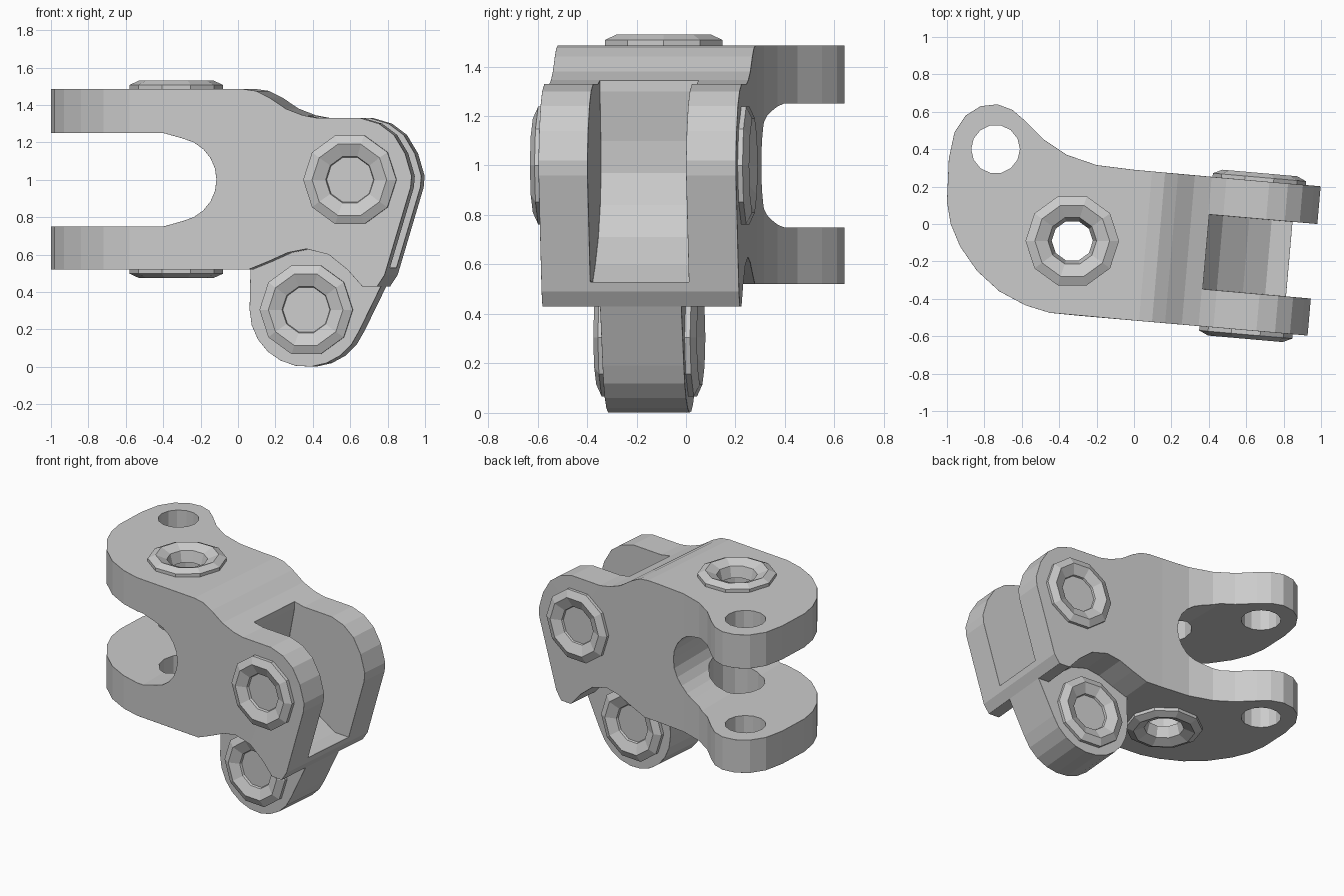
import bpy, bmesh
from math import pi, cos, sin, radians
from mathutils import Matrix, Vector

if "Cube" in bpy.data.objects:
    bpy.data.objects.remove(bpy.data.objects["Cube"])

T, R = Matrix.Translation, Matrix.Rotation
UP = Matrix.Identity(4)                                   # outline in xy, depth along z
FRONT = R(pi / 2, 4, 'X')                                 # outline in xz, depth along -y
TILT = T((0.4, -0.15, 0)) @ R(radians(-5), 4, 'Z') @ FRONT @ T((-0.4, 0, 0))


def new_object(name, bm):
    bmesh.ops.recalc_face_normals(bm, faces=bm.faces)
    me = bpy.data.meshes.new(name)
    bm.to_mesh(me)
    bm.free()
    ob = bpy.data.objects.new(name, me)
    bpy.context.collection.objects.link(ob)
    return ob


def prism(name, pts, lo, hi, frame):
    bm = bmesh.new()
    f = bm.faces.new([bm.verts.new((x, y, lo)) for x, y in pts])
    ext = bmesh.ops.extrude_face_region(bm, geom=[f])['geom']
    bmesh.ops.translate(bm, vec=(0, 0, hi - lo), verts=[v for v in ext if isinstance(v, bmesh.types.BMVert)])
    bm.transform(frame)
    return new_object(name, bm)


def arc(cx, cy, r, a0, a1, n):
    return [(cx + r * cos(radians(a0 + (a1 - a0) * i / n)),
             cy + r * sin(radians(a0 + (a1 - a0) * i / n))) for i in range(n + 1)]


def circle(cx, cy, r, n=14):
    return arc(cx, cy, r, 0, 360, n)[:-1]


def boolean(ob, other, op):
    m = ob.modifiers.new(op, 'BOOLEAN')
    m.operation, m.solver, m.object = op, 'EXACT', other
    apply(ob)
    bpy.data.objects.remove(other, do_unlink=True)


def apply(ob):
    bpy.context.view_layer.update()
    me = bpy.data.meshes.new_from_object(ob.evaluated_get(bpy.context.evaluated_depsgraph_get()))
    ob.modifiers.clear()
    ob.data = me


def bearing(name, frame, n=10):
    # dished ring, outward along local +z, with a narrower bore
    prof = [(0.25, -0.02), (0.25, 0.022), (0.2, 0.045), (0.13, 0.015), (0.11, -0.06), (0.185, -0.06)]
    bm = bmesh.new()
    rings = [[bm.verts.new((r * cos(2 * pi * i / n), r * sin(2 * pi * i / n), z)) for r, z in prof]
             for i in range(n)]
    for i in range(n):
        a, b = rings[i], rings[(i + 1) % n]
        for k in range(len(prof)):
            j = (k + 1) % len(prof)
            bm.faces.new((a[k], b[k], b[j], a[j]))
    bm.transform(frame)
    return new_object(name, bm)


# Body: side outline intersected with the top outline
side = [(-1.4, 0.52), (0.09, 0.52), (0.2, 0.565), (0.3, 0.61), (0.4, 0.63), (0.52, 0.6), (0.62, 0.52),
        (0.7, 0.43), (0.78, 0.43), (0.82, 0.49), (0.96, 0.96), (0.965, 1.02), (0.93, 1.14), (0.87, 1.24),
        (0.79, 1.3), (0.69, 1.33), (0.46, 1.33), (0.38, 1.345), (0.29, 1.38), (0.2, 1.44), (0.13, 1.475),
        (0.06, 1.485), (-1.4, 1.485)]
plan = [(-1, 0.12), (-0.99, 0.35), (-0.96, 0.49), (-0.9, 0.58), (-0.82, 0.63), (-0.73, 0.64), (-0.65, 0.61),
        (-0.58, 0.55), (-0.48, 0.45), (-0.36, 0.37), (-0.2, 0.315), (0, 0.29), (0.44, 0.25), (1.2, 0.184),
        (1.2, -0.62), (0.37, -0.548), (-0.3, -0.49), (-0.45, -0.475), (-0.58, -0.435), (-0.72, -0.36),
        (-0.84, -0.25), (-0.93, -0.12), (-0.98, 0)]
body = prism("linkage_body", side, -1.2, 1.2, TILT)
boolean(body, prism("plan", plan, -0.5, 2, UP), 'INTERSECT')

# Left fork slot and right ear slot
boolean(body, prism("fork_slot", [(-1.3, 0.75), (-0.4, 0.75)] + arc(-0.34, 1.0, 0.225, -78, 78, 10)
                    + [(-0.4, 1.25), (-1.3, 1.25)], -1, 1, FRONT), 'DIFFERENCE')
ear_slot = [(0.385, 1.6), (0.385, 1.3), (0.345, 1.1), (0.335, 0.97), (0.37, 0.84), (0.46, 0.71), (0.6, 0.6),
            (0.72, 0.53), (1.4, 0.53), (1.4, 1.6)]
boolean(body, prism("ear_slot", ear_slot, -0.2, 0.2, TILT), 'DIFFERENCE')

# Lower lug under the body
lug = arc(0.38, 0.305, 0.305, 180, 338, 10) + [(0.785, 0.44), (0.72, 0.5), (0.5, 0.64), (0.2, 0.65), (0.08, 0.53)]
boolean(body, prism("lug", lug, -0.165, 0.165, TILT), 'UNION')

# Clean up, then chamfer the sharp edges
bm = bmesh.new()
bm.from_mesh(body.data)
bmesh.ops.remove_doubles(bm, verts=bm.verts, dist=0.004)
bmesh.ops.dissolve_limit(bm, angle_limit=radians(1), verts=bm.verts, edges=bm.edges)
bm.to_mesh(body.data)
bm.free()
bev = body.modifiers.new("chamfer", 'BEVEL')
bev.width, bev.segments, bev.limit_method, bev.angle_limit = 0.022, 1, 'ANGLE', radians(50)
apply(body)

# Bores: pin holes, bearing seats, ear holes, lug hole
for (x, y), r, frame in (((-0.74, 0.40), 0.13, UP), ((-0.33, -0.09), 0.18, UP),
                         ((0.635, 1.0), 0.18, TILT), ((0.38, 0.305), 0.18, TILT)):
    boolean(body, prism("bore", circle(x, y, r), -2, 2, frame), 'DIFFERENCE')

# Bearings on both faces of each seat
FLIP = R(pi, 4, 'X')
for name, frame, (x, y), lo, hi in (("plate_bearing", UP, (-0.33, -0.09), 0.52, 1.485),
                                    ("ear_bearing", TILT, (0.635, 1.0), -0.4, 0.4),
                                    ("lug_bearing", TILT, (0.38, 0.305), -0.165, 0.165)):
    bearing(name + "_a", frame @ T((x, y, hi)))
    bearing(name + "_b", frame @ T((x, y, lo)) @ FLIP)
